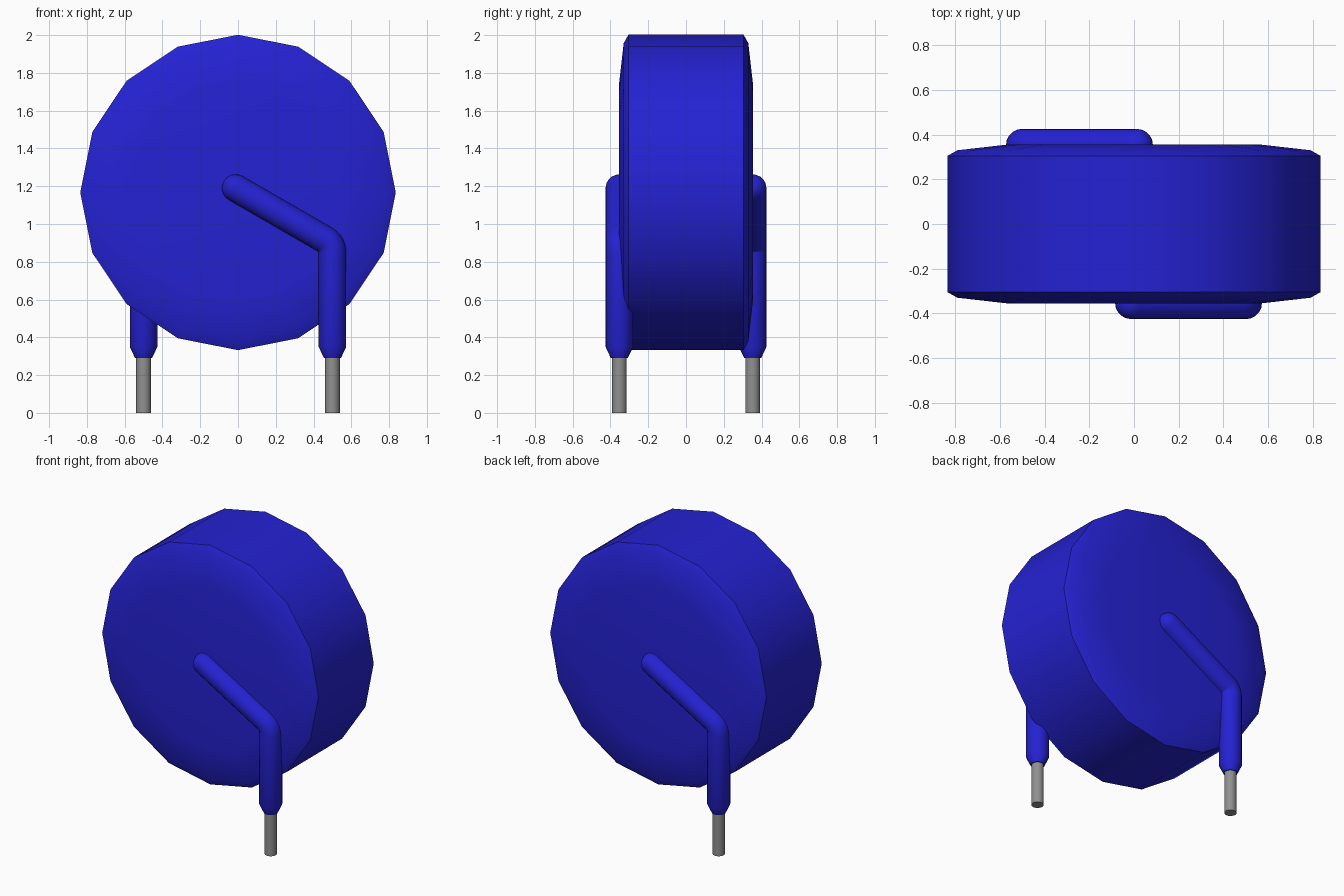
import bpy, bmesh
from math import sin, cos, pi, radians
from mathutils import Vector

cube = bpy.data.objects.get("Cube")
if cube:
    bpy.data.objects.remove(cube)


def make_material(name, rgb, roughness):
    mat = bpy.data.materials.new(name)
    mat.use_nodes = True
    mat.diffuse_color = (*rgb, 1)
    bsdf = mat.node_tree.nodes["Principled BSDF"]
    bsdf.inputs["Base Color"].default_value = (*rgb, 1)
    bsdf.inputs["Roughness"].default_value = roughness
    return mat


def loft(name, rings, sides, mat):
    """Skin a row of circles, each given as (centre, direction, radius)."""
    bm = bmesh.new()
    loops = []
    for centre, direction, radius in rings:
        d = Vector(direction).normalized()
        # Disc rings run along y, lead rings lie in the xz plane
        u = Vector((1, 0, 0)) if abs(d.y) > 0.9 else Vector((0, 1, 0))
        v = d.cross(u)
        loops.append([bm.verts.new(Vector(centre) + radius *
                      (u * cos(2 * pi * i / sides) + v * sin(2 * pi * i / sides)))
                      for i in range(sides)])
    for a, b in zip(loops, loops[1:]):
        for i in range(sides):
            j = (i + 1) % sides
            bm.faces.new((a[i], a[j], b[j], b[i]))
    bm.faces.new(loops[0][::-1])
    bm.faces.new(loops[-1])
    bmesh.ops.recalc_face_normals(bm, faces=bm.faces)
    mesh = bpy.data.meshes.new(name)
    bm.to_mesh(mesh)
    bm.free()
    mesh.materials.append(mat)
    obj = bpy.data.objects.new(name, mesh)
    bpy.context.collection.objects.link(obj)
    bpy.ops.object.select_all(action="DESELECT")
    obj.select_set(True)
    bpy.context.view_layer.objects.active = obj
    bpy.ops.object.shade_smooth_by_angle(angle=radians(32))
    return obj


blue = make_material("blue coating", (0.018, 0.016, 0.65), 0.5)
grey = make_material("grey metal", (0.28, 0.28, 0.28), 0.5)

# Disc body with a shallow bevelled rim
CENTRE_Z = 1.167
half = [(0.57, 0.355), (0.79, 0.33), (0.835, 0.305)]
profile = [(r, -y) for r, y in half] + [(r, y) for r, y in reversed(half)]
loft("disc_body", [((0, y, CENTRE_Z), (0, 1, 0), r) for r, y in profile], 16, blue)

# Lead path: domed start, straight slope, rounded elbow, vertical leg, taper
R, LEG_X, LEG_Y = 0.073, 0.5, 0.353
BEND, SLOPE = 0.08, radians(30)
start = Vector((-0.012, 0, 1.19))
slope_dir = Vector((cos(SLOPE), 0, -sin(SLOPE)))
down = Vector((0, 0, -1))
rings = []
for k in range(6):
    a = radians(3) + (pi / 2 - radians(3)) * k / 5
    rings.append((start - slope_dir * R * cos(a), slope_dir, R * sin(a)))
corner_z = start.z - (LEG_X - start.x) * sin(SLOPE) / cos(SLOPE)
pivot = Vector((LEG_X - BEND, 0, corner_z - BEND * sin(SLOPE) / (1 + cos(2 * SLOPE)) * 1.73))
for k in range(7):
    a = (pi / 2 - SLOPE) * (1 - k / 6)
    rings.append((pivot + BEND * Vector((cos(a), 0, sin(a))),
                  (sin(a), 0, -cos(a)), R))
rings += [(Vector((LEG_X, 0, 0.35)), down, R), (Vector((LEG_X, 0, 0.29)), down, 0.045)]

# Two coated leads with bare pins, the back pair turned half a circle
for label, side in (("front", 1), ("back", -1)):
    def place(p):
        return (side * p[0], -side * LEG_Y, p[2])
    loft(label + "_coated_lead",
         [(place(c), (side * d[0], 0, d[2]), r) for c, d, r in rings], 20, blue)
    loft(label + "_bare_pin",
         [(place((LEG_X, 0, z)), down, 0.039) for z in (0.3, 0)], 20, grey)
